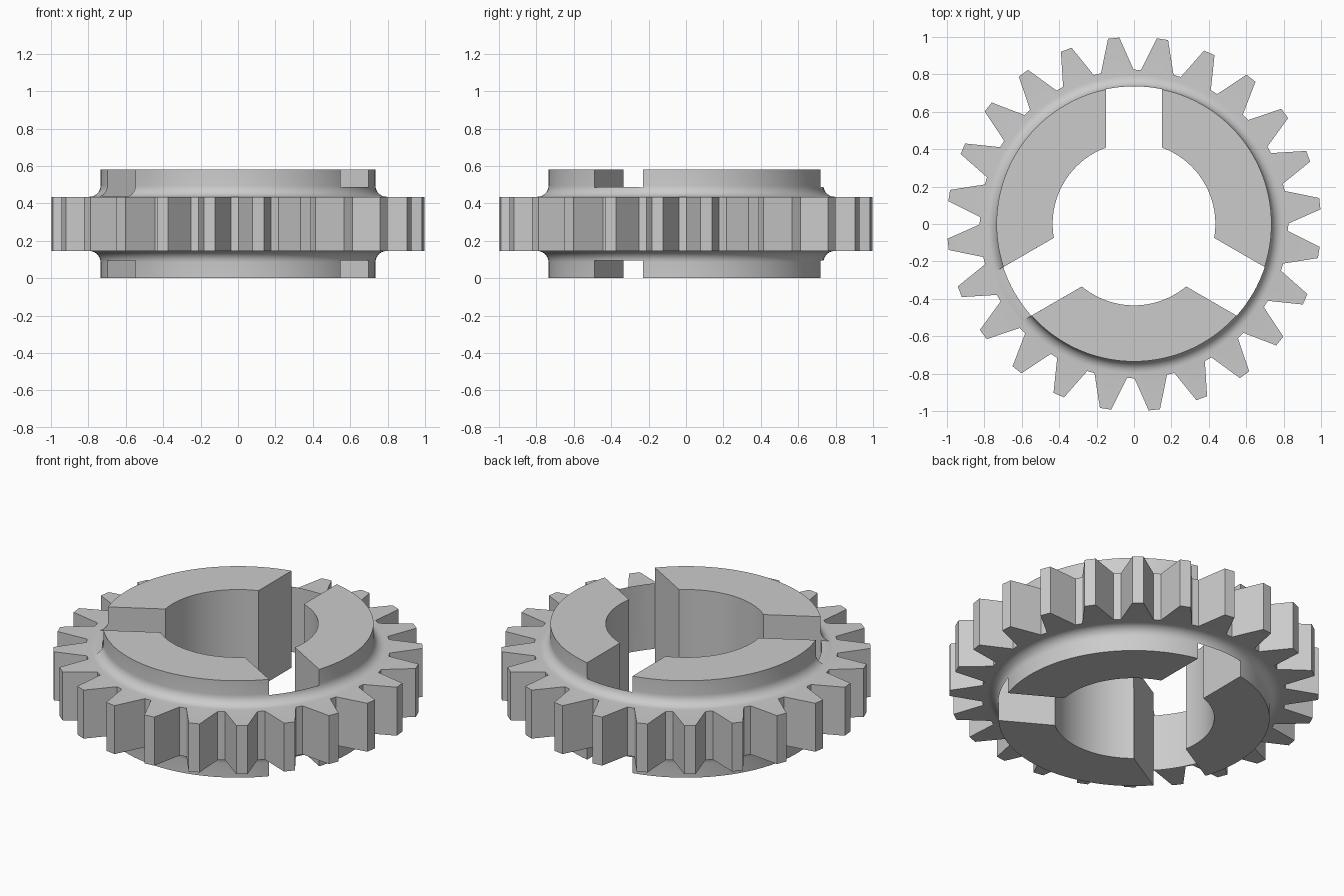
import bpy, bmesh
from math import sin, cos, radians, pi, sqrt

if "Cube" in bpy.data.objects:
    bpy.data.objects.remove(bpy.data.objects["Cube"])

TEETH, COLS = 24, 6                 # six mesh columns per tooth
SEGS = TEETH * COLS
STEP = 360 / SEGS
BORE, COLLAR, FILLET = 0.435, 0.735, 0.06
HEIGHT, RIM_LOW, RIM_HIGH = 0.58, 0.145, 0.435
ROOT, TIP = 0.825, 1.0

steel = bpy.data.materials.new("steel grey")
steel.use_nodes = True
grey = (0.6, 0.6, 0.6, 1)
steel.diffuse_color = grey
steel.node_tree.nodes["Principled BSDF"].inputs["Base Color"].default_value = grey


def make_object(name, bm):
    bmesh.ops.recalc_face_normals(bm, faces=bm.faces)
    mesh = bpy.data.meshes.new(name)
    bm.to_mesh(mesh)
    bm.free()
    mesh.materials.append(steel)
    obj = bpy.data.objects.new(name, mesh)
    bpy.context.collection.objects.link(obj)
    return obj


def polar(r, deg):
    return r * cos(radians(deg)), r * sin(radians(deg))


# Tooth outline for one pitch: root, flank, tip, tip, flank, root
root, tip = polar(ROOT, 6.1), polar(TIP, 1.75)
flank = [(a + b) / 2 for a, b in zip(root, tip)]
half = [root, flank, tip]
outline = [(x, -y) for x, y in half] + [tuple(p) for p in reversed(half)]


def tooth_point(i):
    x, y = outline[i % COLS]
    a = radians((i // COLS) * COLS * STEP + (COLS - 1) * STEP / 2)
    return x * cos(a) - y * sin(a), x * sin(a) + y * cos(a)


# Collar profile with concave fillets running into the toothed rim
def fillet(z_flat, side):
    arc = [pi / 2 * k / 7 for k in range(8)]
    return [(COLLAR + FILLET * (1 - cos(t)),
             z_flat + side * FILLET * (1 - sin(t))) for t in arc]


lower = [(BORE, 0), (COLLAR, 0)] + fillet(RIM_LOW, -1)
upper = fillet(RIM_HIGH, 1)[::-1] + [(COLLAR, HEIGHT), (BORE, HEIGHT)]

bm = bmesh.new()
columns = []
for i in range(SEGS):
    tx, ty = tooth_point(i)
    pts = [(*polar(r, i * STEP), z) for r, z in lower]
    pts += [(tx, ty, RIM_LOW), (tx, ty, RIM_HIGH)]
    pts += [(*polar(r, i * STEP), z) for r, z in upper]
    columns.append([bm.verts.new(p) for p in pts])
for i, a in enumerate(columns):
    b = columns[(i + 1) % SEGS]
    for j in range(len(a)):
        k = (j + 1) % len(a)
        bm.faces.new((a[j], b[j], b[k], a[k]))
gear = make_object("gear_ring", bm)


# Slots cut through the hub, rounded to follow the collar
def slot_cutter(angle, reach, z0, z1, width=0.15):
    end = sqrt(reach ** 2 - width ** 2)
    plan = [(0.2, -width), (end, -width)]
    plan += [polar(reach, k * STEP) for k in range(-4, 5)]
    plan += [(end, width), (0.2, width)]
    c, s = cos(radians(angle)), sin(radians(angle))
    bm = bmesh.new()
    face = bm.faces.new([bm.verts.new((x * c - y * s, x * s + y * c, z0))
                         for x, y in plan])
    top = bmesh.ops.extrude_face_region(bm, geom=[face])["geom"]
    bmesh.ops.translate(bm, vec=(0, 0, z1 - z0),
                        verts=[v for v in top if isinstance(v, bmesh.types.BMVert)])
    return make_object("slot_cutter", bm)


cutters = [slot_cutter(a, COLLAR + 0.001, -0.1, HEIGHT + 0.1) for a in (90, 210, 330)]
# One slot also breaks through the upper fillet
cutters.append(slot_cutter(210, 0.81, RIM_HIGH + 0.002, HEIGHT + 0.1, 0.1501))

bpy.ops.object.select_all(action='DESELECT')
gear.select_set(True)
bpy.context.view_layer.objects.active = gear
for cutter in cutters:
    cutter.hide_render = True
    mod = gear.modifiers.new("slot", 'BOOLEAN')
    mod.operation, mod.solver, mod.object = 'DIFFERENCE', 'EXACT', cutter
    bpy.ops.object.modifier_apply(modifier=mod.name)
    bpy.data.objects.remove(cutter)

bpy.ops.object.shade_smooth_by_angle(angle=radians(25))
